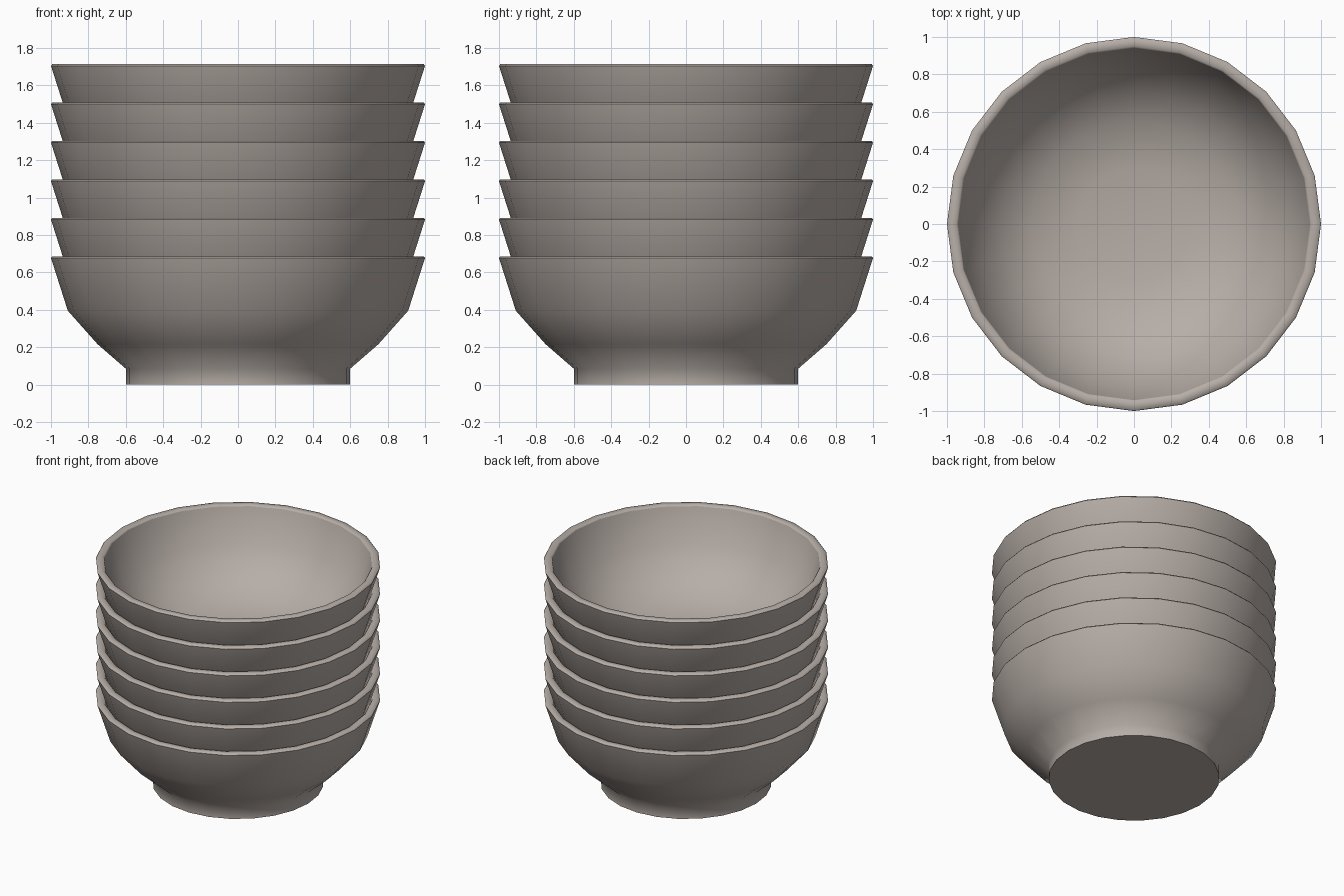
import bpy, bmesh, math

if "Cube" in bpy.data.objects:
    bpy.data.objects.remove(bpy.data.objects["Cube"])

SIDES, COUNT, STEP = 24, 6, 0.2055

# closed bowl section: foot, outer wall, rim, inner wall, floor (radius, height)
PROFILE = [(0, 0), (0.60, 0), (0.60, 0.085), (0.75, 0.215), (0.91, 0.395),
           (1.0, 0.677), (0.993, 0.686), (0.95, 0.686), (0.942, 0.677),
           (0.86, 0.42), (0.71, 0.26), (0.55, 0.15), (0.30, 0.10), (0, 0.09)]
SHARP_RINGS = {1, 5, 8}   # foot edge and both rim edges

clay = bpy.data.materials.new("warm_grey_ceramic")
clay.diffuse_color = (0.47, 0.42, 0.385, 1)
clay.use_nodes = True
clay.node_tree.nodes["Principled BSDF"].inputs["Base Color"].default_value = clay.diffuse_color


def bowl_mesh():
    bm = bmesh.new()
    rings = []
    for r, z in PROFILE:
        n = SIDES if r else 1
        rings.append([bm.verts.new((r * math.cos(2 * math.pi * i / SIDES),
                                    r * math.sin(2 * math.pi * i / SIDES), z))
                      for i in range(n)])
    for a, b in zip(rings, rings[1:]):
        for i in range(SIDES):
            j = (i + 1) % SIDES
            if len(a) == 1:
                f = (a[0], b[j], b[i])
            elif len(b) == 1:
                f = (a[i], a[j], b[0])
            else:
                f = (a[i], a[j], b[j], b[i])
            bm.faces.new(f).smooth = True
    for k in SHARP_RINGS:
        for i in range(SIDES):
            bm.edges.get((rings[k][i], rings[k][(i + 1) % SIDES])).smooth = False
    bmesh.ops.recalc_face_normals(bm, faces=bm.faces)
    me = bpy.data.meshes.new("bowl")
    bm.to_mesh(me)
    bm.free()
    me.materials.append(clay)
    return me


# stack of identical nested bowls
mesh = bowl_mesh()
for n in range(COUNT):
    ob = bpy.data.objects.new(f"bowl_{n + 1}", mesh)
    ob.location.z = n * STEP
    bpy.context.collection.objects.link(ob)
